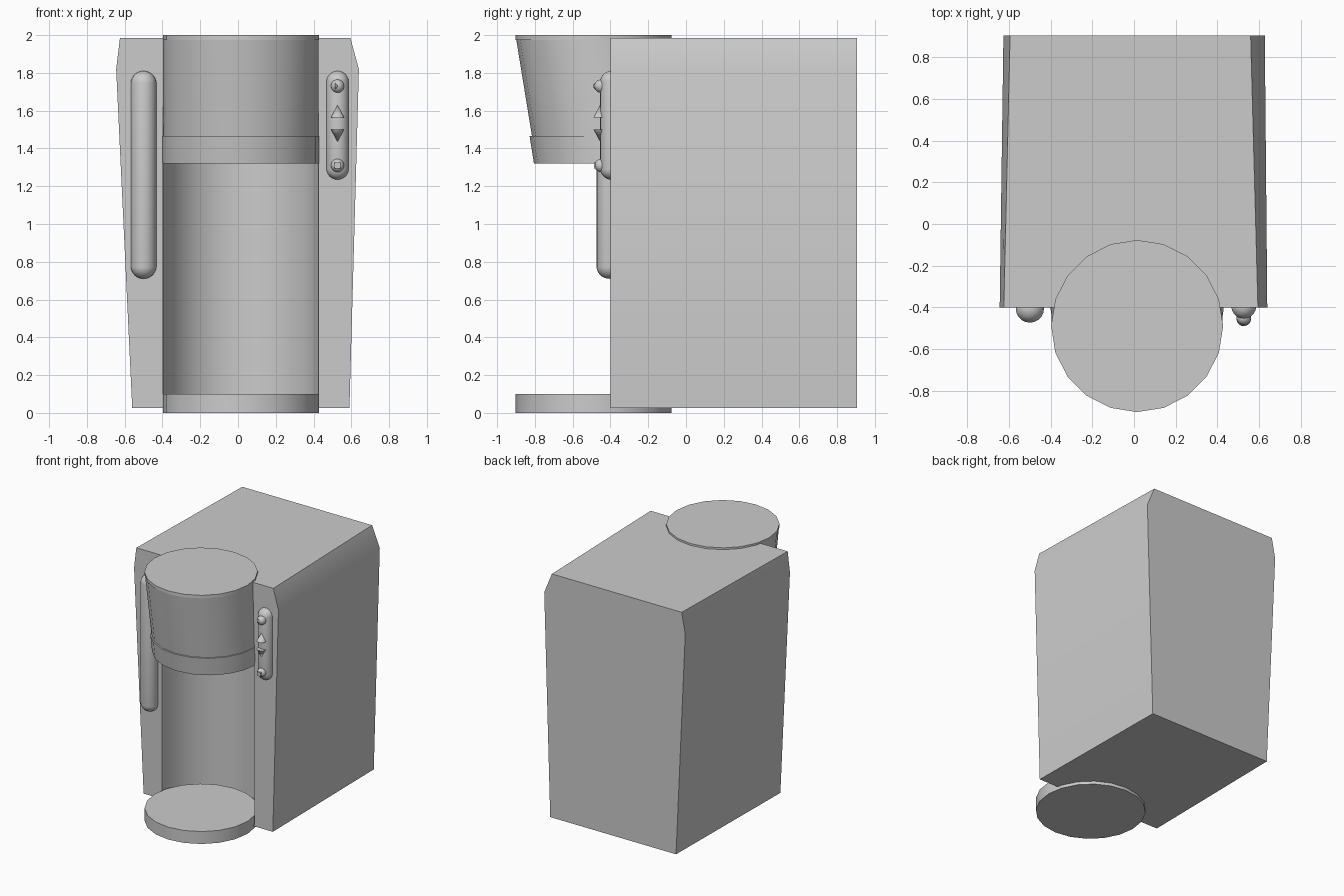
import bpy, bmesh, math
from mathutils import Matrix, Vector

cube = bpy.data.objects.get("Cube")
if cube:
    bpy.data.objects.remove(cube, do_unlink=True)

GREY = (0.6, 0.6, 0.6, 1)
mat = bpy.data.materials.new("light_grey")
mat.use_nodes = True
mat.diffuse_color = GREY
mat.node_tree.nodes["Principled BSDF"].inputs["Base Color"].default_value = GREY

CX = 0.015          # centre of the dispenser column
RADIUS = 0.413


def finish(name, bm, smooth=True):
    bmesh.ops.recalc_face_normals(bm, faces=bm.faces)
    mesh = bpy.data.meshes.new(name)
    bm.to_mesh(mesh)
    bm.free()
    mesh.materials.append(mat)
    ob = bpy.data.objects.new(name, mesh)
    bpy.context.collection.objects.link(ob)
    if smooth:
        bpy.ops.object.select_all(action='DESELECT')
        ob.select_set(True)
        bpy.context.view_layer.objects.active = ob
        bpy.ops.object.shade_smooth_by_angle(angle=math.radians(32))
    return ob


def loft(name, rings):
    """Closed solid through rings of points."""
    bm = bmesh.new()
    loops = [[bm.verts.new(p) for p in ring] for ring in rings]
    n = len(loops[0])
    for a, b in zip(loops, loops[1:]):
        for i in range(n):
            bm.faces.new((a[i], a[(i + 1) % n], b[(i + 1) % n], b[i]))
    bm.faces.new(loops[0])
    bm.faces.new(loops[-1])
    return finish(name, bm)


def circle(z, cy, r=RADIUS, n=20):
    return [(CX + r * math.cos(2 * math.pi * i / n),
             cy + r * math.sin(2 * math.pi * i / n), z) for i in range(n)]


def capsule(name, x, y, z_low, z_high, r):
    bm = bmesh.new()
    bmesh.ops.create_uvsphere(bm, u_segments=20, v_segments=17, radius=r)
    half = (z_high - z_low) / 2 - r
    for v in bm.verts:
        v.co.z += half if v.co.z > 0 else -half
    bmesh.ops.translate(bm, verts=bm.verts, vec=(x, y, (z_low + z_high) / 2))
    return finish(name, bm)


def cone(name, pos, r, height, axis, sides=20):
    bm = bmesh.new()
    turn = Vector((0, 0, 1)).rotation_difference(Vector(axis)).to_matrix().to_4x4()
    bmesh.ops.create_cone(bm, cap_ends=True, segments=sides, radius1=r, radius2=0,
                          depth=height, matrix=Matrix.Translation(pos) @ turn)
    return finish(name, bm)


# Housing: leaning sides, chamfered shoulders, slightly narrower at the back
front = [(-0.56, 0.025), (0.59, 0.025), (0.64, 1.82),
         (0.595, 1.985), (-0.625, 1.985), (-0.645, 1.82)]
back = [(-0.545, 0.025), (0.575, 0.025), (0.628, 1.82),
        (0.56, 1.985), (-0.595, 1.985), (-0.627, 1.82)]
housing = loft("housing", [[(x, -0.4, z) for x, z in front],
                           [(x, 0.905, z) for x, z in back]])

# Round bay in the housing front
cutter = loft("bay_cutter", [circle(0.03, -0.405), circle(1.4, -0.405)])
cutter.hide_render = True
cutter.hide_viewport = True
cut = housing.modifiers.new("bay", 'BOOLEAN')
cut.operation = 'DIFFERENCE'
cut.object = cutter
cut.solver = 'EXACT'
bpy.context.view_layer.objects.active = housing
bpy.ops.object.modifier_apply(modifier=cut.name)
bpy.data.objects.remove(cutter, do_unlink=True)

# Drip tray, leaning brew head, its lower band and lid
loft("drip_tray", [circle(0, -0.49), circle(0.1, -0.49)])
loft("brew_head", [circle(1.45, -0.402, 0.411), circle(1.985, -0.489, 0.411)])
loft("brew_head_band", [circle(1.32, -0.39, 0.415), circle(1.465, -0.413, 0.415)])
loft("brew_head_lid", [circle(1.975, -0.49), circle(2.0, -0.49)])

# Handle and control panel
capsule("handle", -0.5, -0.406, 0.71, 1.81, 0.068)
PX = 0.527
capsule("control_panel", PX, -0.395, 1.235, 1.81, 0.06)

# Round buttons with play and stop symbols
for name, z in (("play_button", 1.73), ("stop_button", 1.31)):
    bm = bmesh.new()
    bmesh.ops.create_uvsphere(bm, u_segments=16, v_segments=10, radius=0.035,
                              matrix=Matrix.Translation((PX, -0.45, z)))
    finish(name, bm)
cone("play_symbol", (PX + 0.003, -0.474, 1.73), 0.018, 0.034, (1, 0, 0))
bm = bmesh.new()
bmesh.ops.create_cube(bm, size=0.032, matrix=Matrix.Translation((PX, -0.472, 1.31)))
finish("stop_symbol", bm, smooth=False)

# Up and down arrow buttons
cone("up_button", (PX, -0.455, 1.597), 0.035, 0.065, (0, 0, 1))
cone("down_button", (PX, -0.455, 1.468), 0.035, 0.065, (0, 0, -1))
